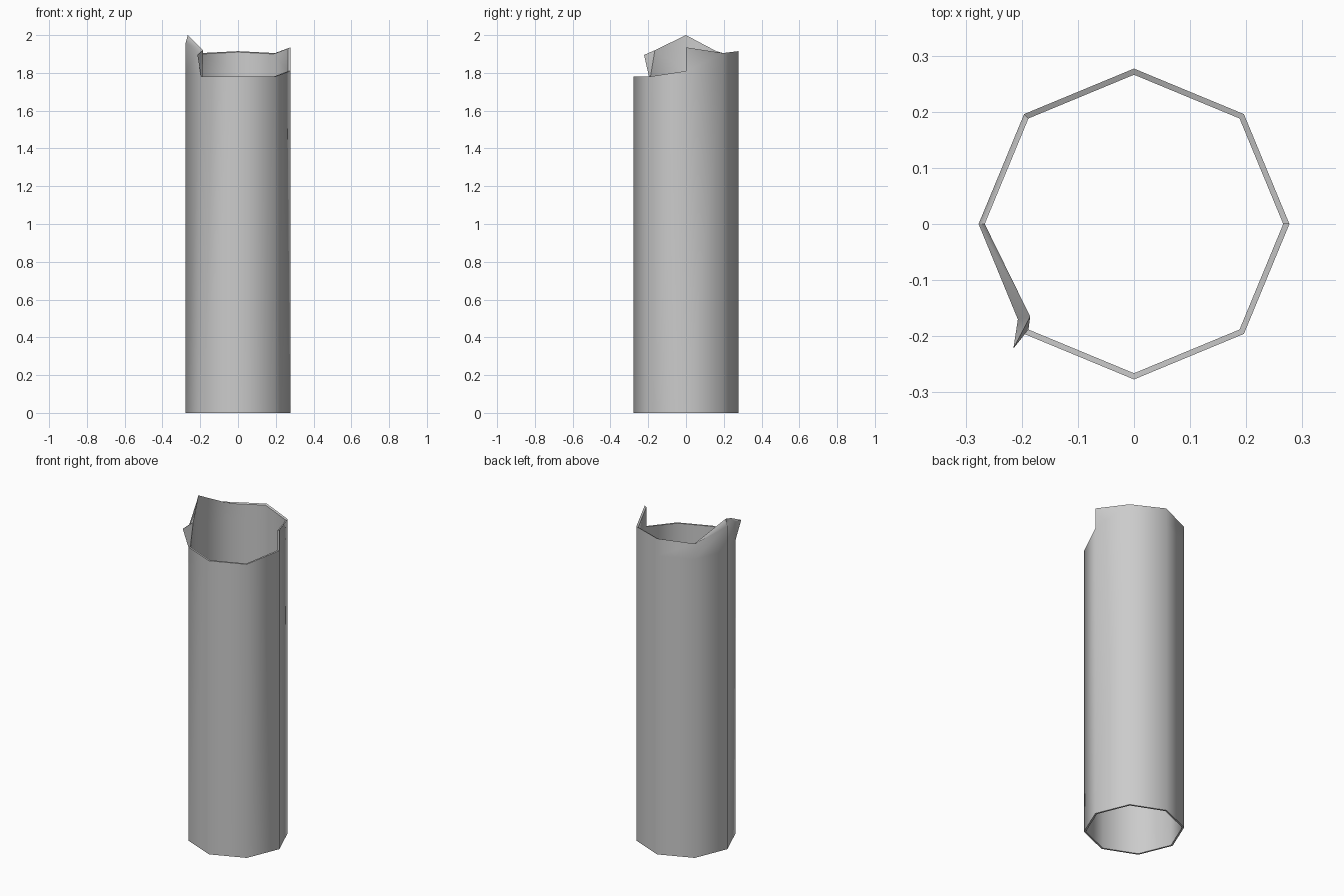
import bpy, bmesh
from math import cos, sin, radians

if "Cube" in bpy.data.objects:
    bpy.data.objects.remove(bpy.data.objects["Cube"])

bm = bmesh.new()
R_OUT, R_IN = 0.277, 0.266


def column(k, z_out, z_in):
    """Outer and inner wall vertices at octagon corner k."""
    a = radians(45 * k)
    return [bm.verts.new((r * cos(a), r * sin(a), z))
            for r, z in ((R_OUT, z_out), (R_IN, z_in))]


def wall(a, b, c, d):
    """Outer and inner panel between four columns (bottom a-b, top c-d)."""
    for s in (0, 1):
        bm.faces.new((a[s], b[s], d[s], c[s]))


def rim(a, b):
    bm.faces.new((a[0], b[0], b[1], a[1]))


# Tube body: eight sided, with a notch-level ring near the top
base = [column(k, 0, 0) for k in range(8)]
level = [1.81, 1.81, 1.81, 1.81, 1.81, 1.78, 1.78, 1.78]
ring = [column(k, z, z) for k, z in enumerate(level)]
for k in range(8):
    n = (k + 1) % 8
    wall(base[k], base[n], ring[k], ring[n])
    rim(base[k], base[n])
for k in (5, 6, 7):
    rim(ring[k], ring[(k + 1) % 8])

# Raised ragged collar around the back
tops = [(1.935, 1.93), (1.905, 1.90), (1.915, 1.91), (1.905, 1.90), (1.96, 2.0)]
crown = [column(k, *z) for k, z in enumerate(tops)]
for k in range(4):
    wall(ring[k], ring[k + 1], crown[k], crown[k + 1])
    rim(crown[k], crown[k + 1])
rim(ring[0], crown[0])

# Torn flap at the front left, bent outward to a point
bend = [bm.verts.new(p) for p in ((-0.207, -0.17, 1.905), (-0.185, -0.165, 1.92))]
tip = bm.verts.new((-0.215, -0.222, 1.895))
wall(ring[4], ring[5], crown[4], bend)
rim(crown[4], bend)
for s in (0, 1):
    bm.faces.new((ring[5][s], tip, bend[s]))
bm.faces.new((bend[0], tip, bend[1]))
bm.faces.new((ring[5][0], ring[5][1], tip))

bmesh.ops.recalc_face_normals(bm, faces=bm.faces)
mesh = bpy.data.meshes.new("broken_tube")
bm.to_mesh(mesh)
bm.free()
tube = bpy.data.objects.new("broken_tube", mesh)
bpy.context.collection.objects.link(tube)

# Smooth wall, sharp rims
bpy.context.view_layer.objects.active = tube
tube.select_set(True)
bpy.ops.object.shade_smooth_by_angle(angle=radians(50))
